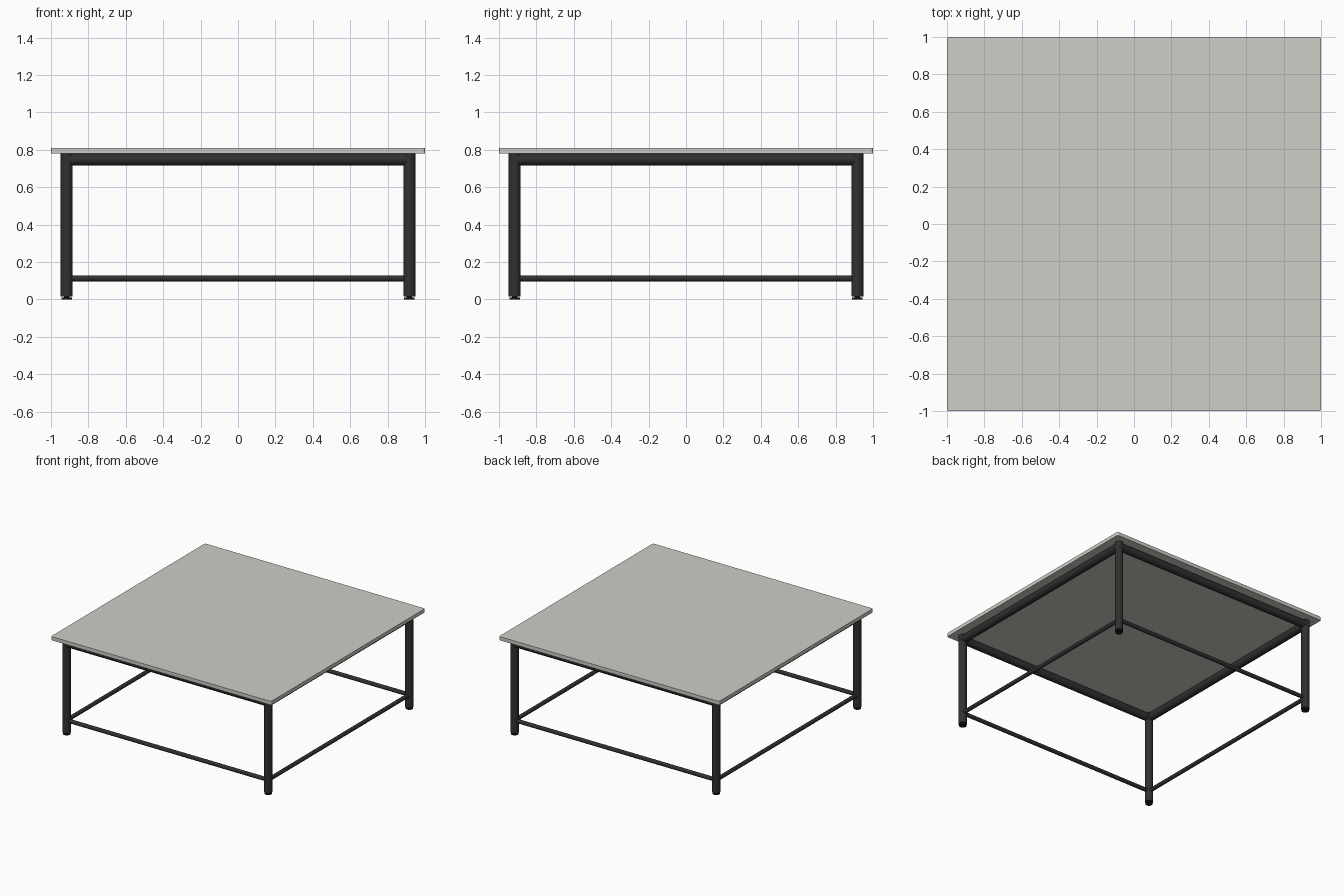
import bpy
from math import pi

if "Cube" in bpy.data.objects:
    bpy.data.objects.remove(bpy.data.objects["Cube"])

P = 0.916           # leg centre offset
TOP, UNDER = 0.81, 0.78


def material(name, col):
    m = bpy.data.materials.new(name)
    m.diffuse_color = (*col, 1)
    m.use_nodes = True
    m.node_tree.nodes["Principled BSDF"].inputs["Base Color"].default_value = m.diffuse_color
    return m


black = material("black_metal", (0.03, 0.03, 0.033))
stone = material("pale_top", (0.62, 0.61, 0.57))
rubber = material("foot_rubber", (0.01, 0.01, 0.01))


def finish(o, name, mat):
    o.name = name
    o.data.materials.append(mat)
    bpy.ops.object.shade_smooth_by_angle()


def tube(name, r, length, loc, rot=(0, 0, 0), mat=black, sides=24):
    bpy.ops.mesh.primitive_cylinder_add(vertices=sides, radius=r, depth=length,
                                        location=loc, rotation=rot)
    finish(bpy.context.object, name, mat)


# table top: slab with slightly rounded corners
bpy.ops.mesh.primitive_cube_add(size=1, location=(0, 0, (TOP + UNDER) / 2))
top = bpy.context.object
top.scale = (2, 2, TOP - UNDER)
bpy.ops.object.transform_apply(location=False, rotation=False, scale=True)
b = top.modifiers.new("corners", "BEVEL")
b.width, b.segments, b.limit_method = 0.012, 4, "WEIGHT"
attr = top.data.attributes.new("bevel_weight_edge", "FLOAT", "EDGE")
for e in top.data.edges:
    v0, v1 = (top.data.vertices[i].co for i in e.vertices)
    attr.data[e.index].value = 1.0 if abs(v0.z - v1.z) > 0.01 else 0.0
finish(top, "table_top", stone)

# legs with short necks and foot pads
for sy, fb in ((-1, "front"), (1, "back")):
    for sx, lr in ((-1, "left"), (1, "right")):
        n, x, y = f"{fb}_{lr}", sx * P, sy * P
        tube(n + "_leg", 0.032, UNDER - 0.016, (x, y, (UNDER + 0.016) / 2))
        tube(n + "_foot_neck", 0.015, 0.016, (x, y, 0.012), mat=rubber)
        tube(n + "_foot_pad", 0.028, 0.009, (x, y, 0.0045), mat=rubber)

# upper rails and lower stretchers between the legs
for s, fb, lr in ((-1, "front", "left"), (1, "back", "right")):
    for part, r, z in (("rail", 0.0315, UNDER - 0.0315), ("stretcher", 0.016, 0.112)):
        tube(f"{fb}_{part}", r, 2 * P, (0, s * P, z), (0, pi / 2, 0))
        tube(f"{lr}_{part}", r, 2 * P, (s * P, 0, z), (pi / 2, 0, 0))
